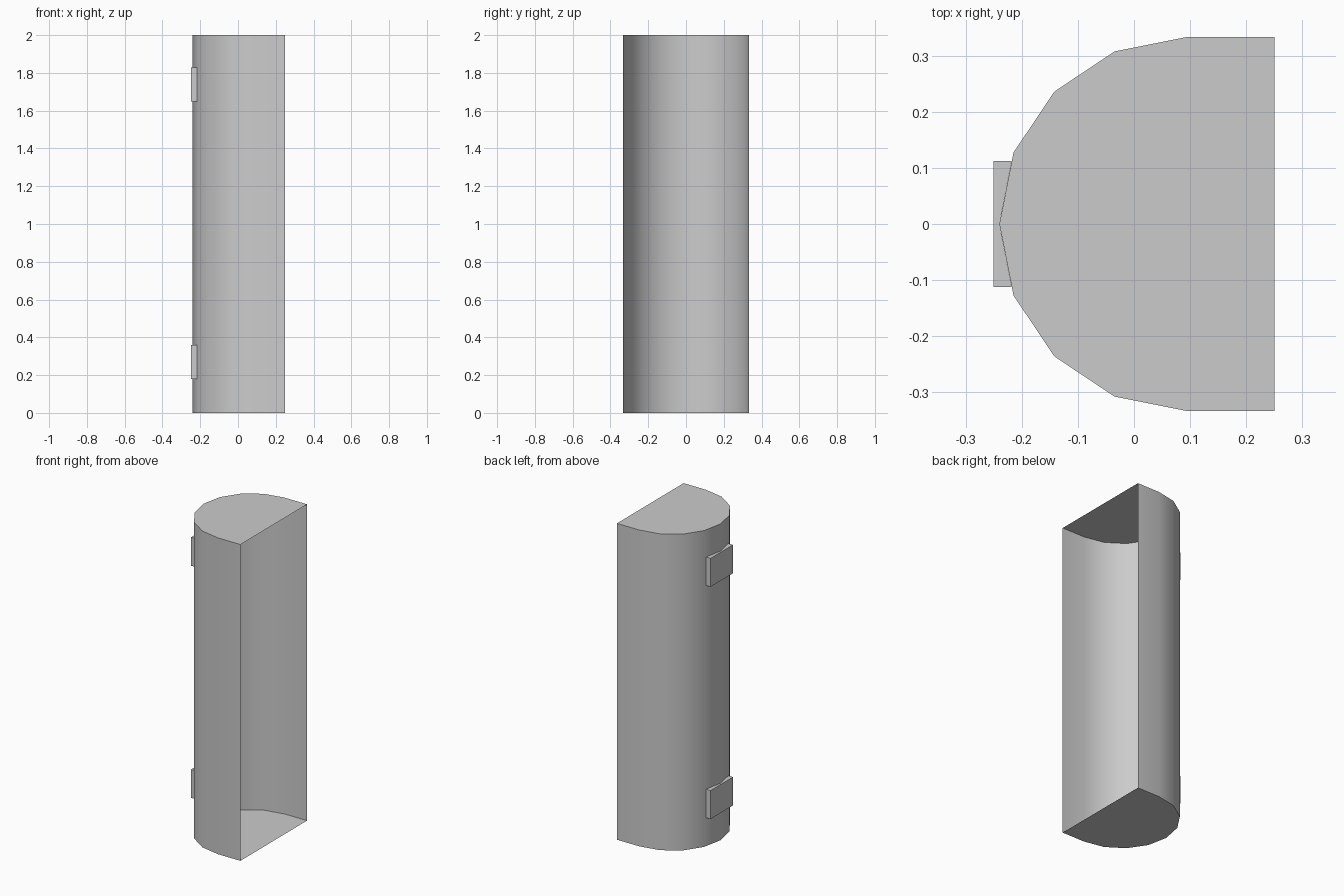
import bpy
import bmesh
from math import cos, sin, pi

default = bpy.data.objects.get("Cube")
if default:
    bpy.data.objects.remove(default, do_unlink=True)

RADIUS, CENTRE_X, FRONT_X, HEIGHT = 0.333, 0.093, 0.25, 2.0
SEGMENTS = 8

grey = bpy.data.materials.new("light_grey")
grey.use_nodes = True
colour = (0.6, 0.6, 0.6, 1)
grey.diffuse_color = colour
grey.node_tree.nodes["Principled BSDF"].inputs["Base Color"].default_value = colour


def extrude_profile(name, profile, z0, z1, skip=()):
    """Upright prism from an (x, y) outline; sides listed in skip stay open."""
    bm = bmesh.new()
    low = [bm.verts.new((x, y, z0)) for x, y in profile]
    high = [bm.verts.new((x, y, z1)) for x, y in profile]
    bm.faces.new(low[::-1])
    bm.faces.new(high)
    n = len(profile)
    for i in range(n):
        if i not in skip:
            j = (i + 1) % n
            bm.faces.new((low[i], low[j], high[j], high[i]))
    mesh = bpy.data.meshes.new(name)
    bm.to_mesh(mesh)
    bm.free()
    mesh.materials.append(grey)
    obj = bpy.data.objects.new(name, mesh)
    bpy.context.collection.objects.link(obj)
    bpy.ops.object.select_all(action='DESELECT')
    obj.select_set(True)
    bpy.context.view_layer.objects.active = obj
    bpy.ops.object.shade_smooth_by_angle()
    return obj


# Thin half-round shell with end caps, open on its flat side
angles = [pi / 2 + pi * i / SEGMENTS for i in range(SEGMENTS + 1)]
arc = [(CENTRE_X + RADIUS * cos(a), RADIUS * sin(a)) for a in angles]
outline = [(FRONT_X, RADIUS)] + arc + [(FRONT_X, -RADIUS)]
extrude_profile("door_shell", outline, 0, HEIGHT, skip=(len(outline) - 1,))

# Hinge plates, their inner side fitted to the rounded back
half, outer_x, ridge_x, side_x = 0.112, -0.25, -0.24, -0.218
plate = [(side_x, half), (outer_x, half), (outer_x, -half),
         (side_x, -half), (ridge_x, 0)]
for name, z in (("lower_hinge", 0.18), ("upper_hinge", 1.648)):
    extrude_profile(name, plate, z, z + 0.18, skip=(3, 4))
